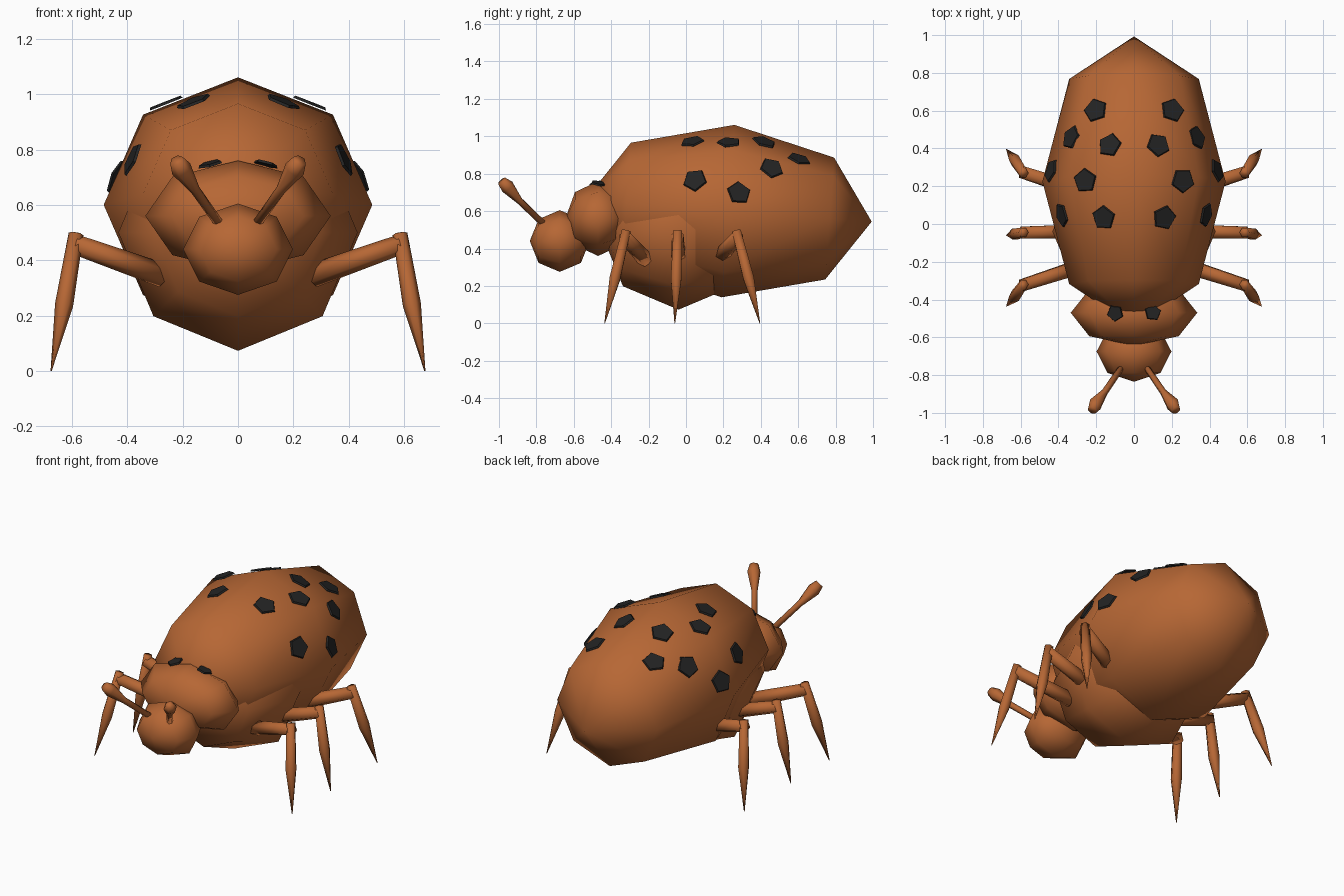
import bpy, bmesh, math
from mathutils import Vector, Matrix
from mathutils.bvhtree import BVHTree

if "Cube" in bpy.data.objects:
    bpy.data.objects.remove(bpy.data.objects["Cube"])


def material(name, rgb):
    m = bpy.data.materials.new(name)
    m.diffuse_color = (*rgb, 1)
    m.use_nodes = True
    m.node_tree.nodes["Principled BSDF"].inputs["Base Color"].default_value = m.diffuse_color
    return m


BROWN = material("rust_brown", (0.47, 0.135, 0.035))
BLACK = material("spot_black", (0.017, 0.017, 0.017))


def finish(bm, name, mat, smooth=True):
    bmesh.ops.recalc_face_normals(bm, faces=bm.faces)
    for f in bm.faces:
        f.smooth = smooth
    tree = BVHTree.FromBMesh(bm)
    me = bpy.data.meshes.new(name)
    bm.to_mesh(me)
    bm.free()
    me.materials.append(mat)
    bpy.context.collection.objects.link(bpy.data.objects.new(name, me))
    return tree


def ball(name, centre, radii, tilt=0):
    """Eight-sided, four-ring ellipsoid with its poles along y."""
    bm = bmesh.new()
    bmesh.ops.create_uvsphere(bm, u_segments=8, v_segments=4, radius=1)
    mat = (Matrix.Translation(centre) @ Matrix.Rotation(math.radians(tilt), 4, 'X')
           @ Matrix.Diagonal((*radii, 1)) @ Matrix.Rotation(math.pi / 2, 4, 'X'))
    bmesh.ops.transform(bm, matrix=mat, verts=bm.verts)
    return finish(bm, name, BROWN)


def limb(name, points, radii, sides=6):
    """Tapered tube through the points."""
    bm = bmesh.new()
    pts = [Vector(p) for p in points]
    rings = []
    for i, (p, r) in enumerate(zip(pts, radii)):
        d = (pts[min(i + 1, len(pts) - 1)] - pts[max(i - 1, 0)]).normalized()
        u = d.cross(Vector((0, 1, 0))).normalized()
        v = d.cross(u)
        rings.append([bm.verts.new(p + r * (u * math.cos(a) + v * math.sin(a)))
                      for a in (math.tau * k / sides for k in range(sides))])
    for a, b in zip(rings, rings[1:]):
        for k in range(sides):
            n = (k + 1) % sides
            bm.faces.new((a[k], a[n], b[n], b[k]))
    bm.faces.new(rings[0])
    bm.faces.new(rings[-1])
    finish(bm, name, BROWN)


def spot(name, tree, x, y, radius, spin):
    """Thin pentagon laid on the surface below (x, y)."""
    down = Vector((0, 0, -1))
    hit, normal, _, _ = tree.ray_cast(Vector((x, y, 3)), down)
    for k in range(8):
        a = math.tau * k / 8
        s = Vector((x + math.cos(a) * radius * 0.6, y + math.sin(a) * radius * 0.6, 3))
        n = tree.ray_cast(s, down)[1]
        if n:
            normal = normal + n
    normal.normalize()
    bm = bmesh.new()
    bmesh.ops.create_cone(bm, cap_ends=True, segments=5, radius1=radius,
                          radius2=radius * 0.92, depth=0.0095)
    mat = (Matrix.Translation(hit + normal * 0.013)
           @ normal.to_track_quat('Z', 'Y').to_matrix().to_4x4()
           @ Matrix.Rotation(spin, 4, 'Z'))
    bmesh.ops.transform(bm, matrix=mat, verts=bm.verts)
    finish(bm, name, BLACK, False)


# Body masses
shell = ball("wing_shell", (0, 0.225, 0.60), (0.485, 0.77, 0.462), -4.2)
ball("underbody", (0, -0.04, 0.50), (0.432, 0.42, 0.427))
collar = ball("collar", (0, -0.47, 0.56), (0.335, 0.175, 0.20))
ball("head", (0, -0.675, 0.44), (0.198, 0.16, 0.165))

SHELL_SPOTS = [(0.20, 0.60), (0.325, 0.455), (0.125, 0.415), (0.43, 0.28),
               (0.255, 0.23), (0.372, 0.05), (0.157, 0.035)]
# Hip, knee and foot positions along y
LEGS = {"front": (-0.22, -0.325, -0.435), "middle": (-0.04, -0.045, -0.06),
        "rear": (0.17, 0.275, 0.395)}

for side, s in (("right", 1), ("left", -1)):
    # Spots
    for i, (x, y) in enumerate(SHELL_SPOTS):
        spot(f"shell_spot_{side}_{i + 1}", shell, s * x, y, 0.067, 0.4 * i)
    spot(f"collar_spot_{side}", collar, s * 0.097, -0.47, 0.046, 0.3)

    # Legs: thigh and pointed shin
    for part, (hip, knee, foot) in LEGS.items():
        mid = knee + (foot - knee) * 0.5
        limb(f"{part}_thigh_{side}",
             [(s * 0.27, hip, 0.345), (s * 0.595, knee, 0.46)], [0.044, 0.036])
        limb(f"{part}_shin_{side}",
             [(s * 0.585, knee - (foot - knee) * 0.05, 0.495), (s * 0.628, mid, 0.24),
              (s * 0.675, foot, 0.0)], [0.027, 0.033, 0.002])

    # Clubbed antennae
    limb(f"antenna_{side}",
         [(s * 0.07, -0.765, 0.535), (s * 0.155, -0.89, 0.655),
          (s * 0.205, -0.955, 0.73), (s * 0.222, -0.985, 0.76)],
         [0.017, 0.018, 0.038, 0.026])
